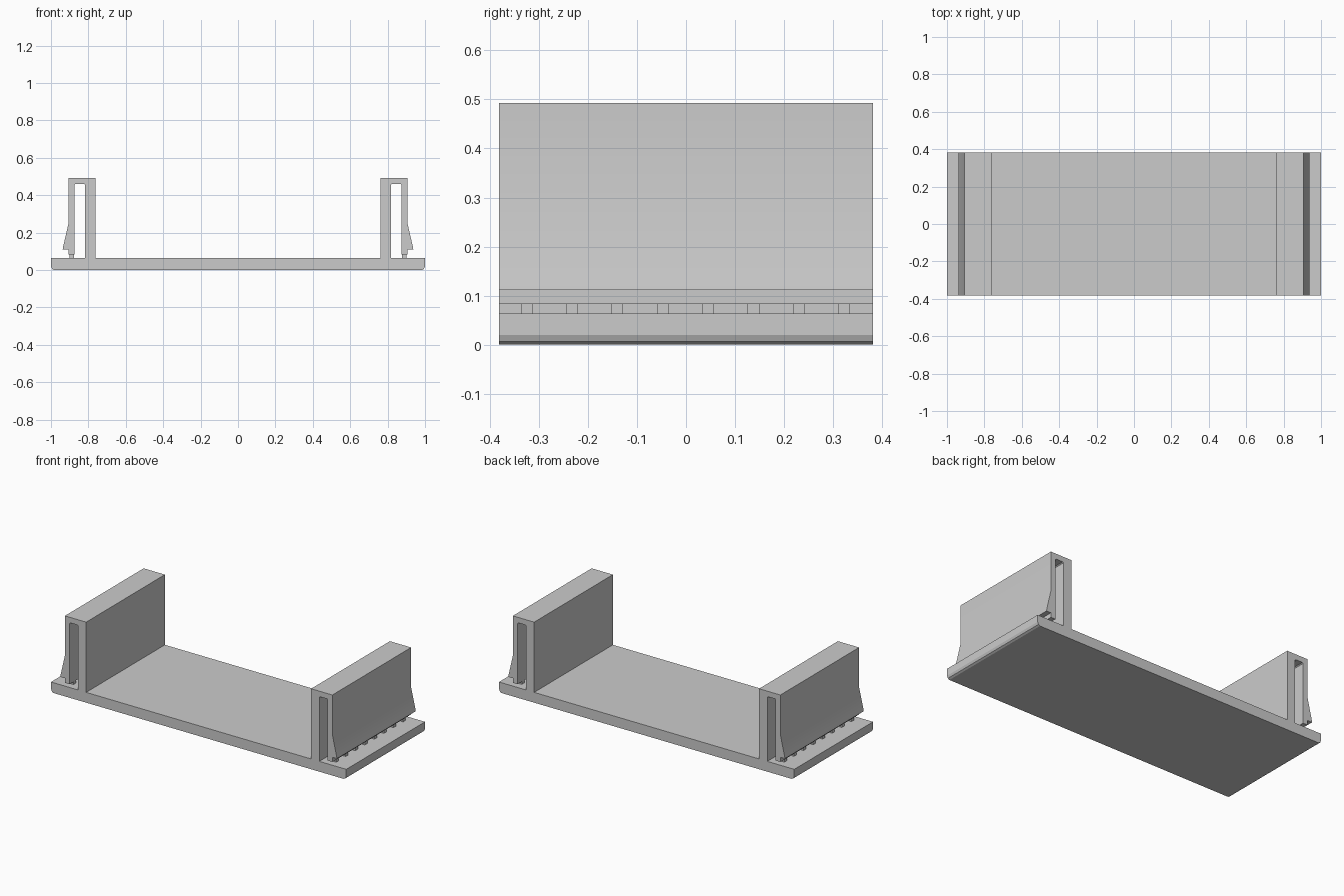
import bpy
import bmesh
import math

cube = bpy.data.objects.get("Cube")
if cube:
    bpy.data.objects.remove(cube, do_unlink=True)

HALF = 0.381  # half the depth of the extrusion

grey = bpy.data.materials.new("plain_grey")
grey.use_nodes = True
colour = (0.6, 0.6, 0.6, 1)
grey.diffuse_color = colour
grey.node_tree.nodes["Principled BSDF"].inputs["Base Color"].default_value = colour


def extrude(name, profile, y0, y1):
    """Sweep an x-z outline from y0 to y1."""
    bm = bmesh.new()
    face = bm.faces.new([bm.verts.new((x, y0, z)) for x, z in profile])
    swept = bmesh.ops.extrude_face_region(bm, geom=[face])["geom"]
    verts = [v for v in swept if isinstance(v, bmesh.types.BMVert)]
    bmesh.ops.translate(bm, verts=verts, vec=(0, y1 - y0, 0))
    bmesh.ops.recalc_face_normals(bm, faces=bm.faces)
    mesh = bpy.data.meshes.new(name)
    bm.to_mesh(mesh)
    bm.free()
    mesh.materials.append(grey)
    obj = bpy.data.objects.new(name, mesh)
    bpy.context.collection.objects.link(obj)
    return obj


# One half of the channel: floor, folded wall and hanging flared leg
half = [
    (0, 0), (0.983, 0), (0.994, 0.006), (1, 0.02), (1, 0.063), (0.818, 0.063),
    (0.818, 0.455), (0.823, 0.46), (0.869, 0.46), (0.874, 0.455),
    (0.874, 0.083), (0.906, 0.083), (0.906, 0.111), (0.937, 0.111),
    (0.935, 0.125), (0.906, 0.25), (0.906, 0.493), (0.762, 0.493),
    (0.762, 0.063), (0, 0.063),
]
# Mirror the half outline, dropping the points on the centre line
outline = half[1:-1] + [(-x, z) for x, z in reversed(half[1:-1])]
channel = extrude("channel_body", outline, -HALF, HALF)

# Rows of small pegs joining each leg to the floor
for side, sign in (("left", 1), ("right", -1)):
    for i in range(8):
        y = -0.325 + i * 0.0925
        peg = [(sign * x, z) for x, z in
               ((0.878, 0.06), (0.901, 0.06), (0.901, 0.085), (0.878, 0.085))]
        extrude(f"{side}_peg_{i + 1}", peg, y - 0.012, y + 0.012)

# Soften only the shallow bend of the flare
bpy.ops.object.select_all(action="DESELECT")
channel.select_set(True)
bpy.context.view_layer.objects.active = channel
bpy.ops.object.shade_smooth_by_angle(angle=math.radians(20))
